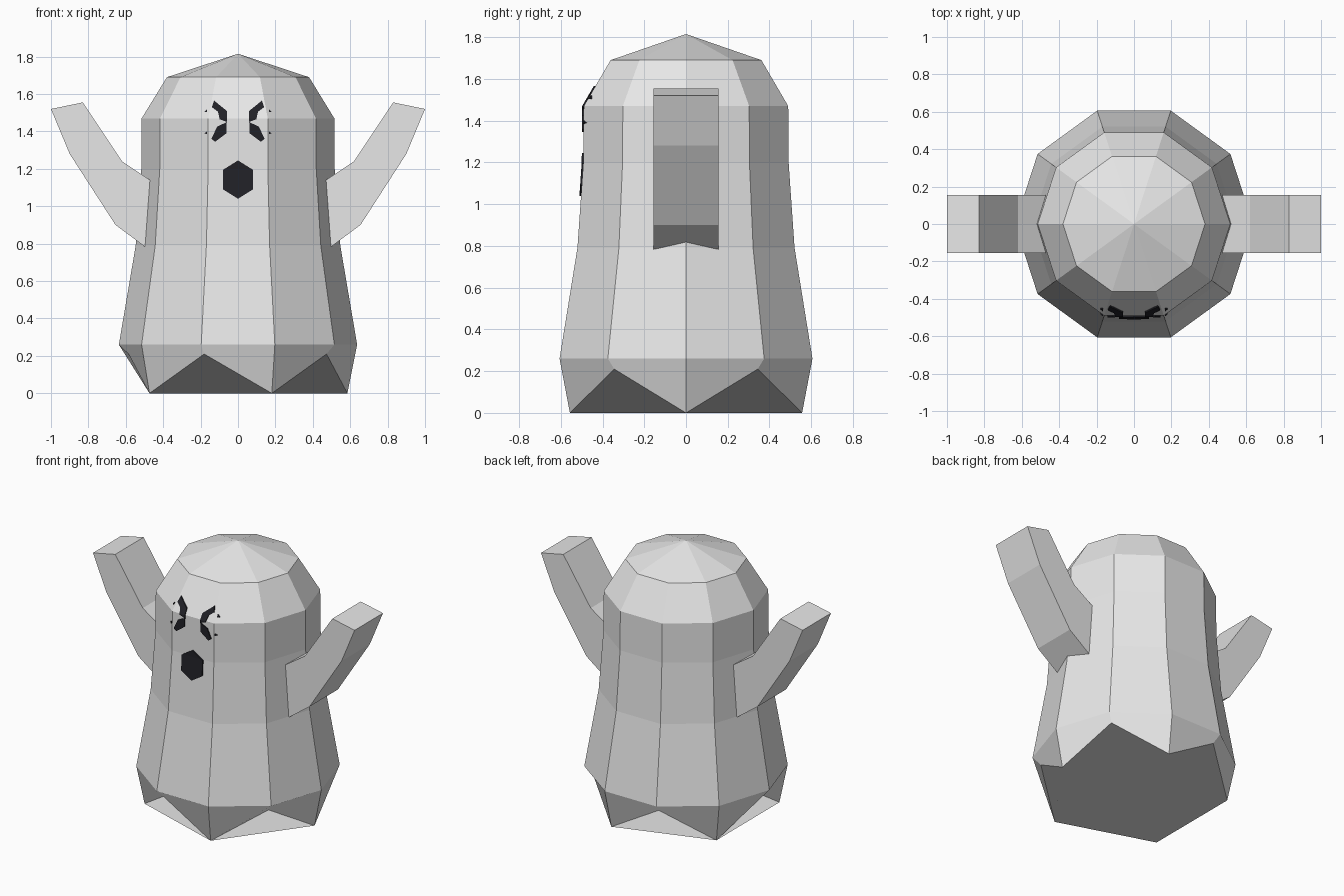
import bpy, bmesh, math

SIDES = 10
# (height, radius) of the body rings above the ragged hem
RINGS = [(0.26, 0.637), (0.79, 0.547), (1.20, 0.517), (1.47, 0.515), (1.69, 0.38)]
HEM_RADIUS, HEM_ARCH, APEX = 0.585, 0.21, 1.815

cube = bpy.data.objects.get("Cube")
if cube:
    bpy.data.objects.remove(cube, do_unlink=True)


def make_material(name, color):
    mat = bpy.data.materials.new(name)
    mat.use_nodes = True
    mat.diffuse_color = (*color, 1)
    mat.node_tree.nodes["Principled BSDF"].inputs["Base Color"].default_value = (*color, 1)
    return mat


def finish(bm, name, mat):
    bmesh.ops.recalc_face_normals(bm, faces=bm.faces)
    mesh = bpy.data.meshes.new(name)
    bm.to_mesh(mesh)
    bm.free()
    mesh.materials.append(mat)
    obj = bpy.data.objects.new(name, mesh)
    bpy.context.collection.objects.link(obj)
    return obj


def extrude_y(bm, face, depth):
    new = bmesh.ops.extrude_face_region(bm, geom=[face])["geom"]
    verts = [v for v in new if isinstance(v, bmesh.types.BMVert)]
    bmesh.ops.translate(bm, vec=(0, depth, 0), verts=verts)


def surface_y(x, z):
    """Depth of the body's front surface at x, z."""
    for (z0, r0), (z1, r1) in zip(RINGS, RINGS[1:]):
        if z0 <= z <= z1:
            r = r0 + (r1 - r0) * (z - z0) / (z1 - z0)
    step = math.pi / SIDES
    side = max(0, abs(x) - r * math.sin(step))
    return -r * math.cos(step) + side * math.tan(2 * step)


def face_plate(name, outline, mat, mirror=1):
    """Thin plate that follows the body's front surface."""
    bm = bmesh.new()
    bm.faces.new([bm.verts.new((mirror * x, 0, z)) for x, z in outline])
    for height, _ in RINGS:
        bmesh.ops.bisect_plane(bm, geom=bm.verts[:] + bm.edges[:] + bm.faces[:],
                               plane_co=(0, 0, height), plane_no=(0, 0, 1))
    for v in bm.verts:
        v.co.y = surface_y(v.co.x, v.co.z) - 0.008
    new = bmesh.ops.extrude_face_region(bm, geom=bm.faces[:])["geom"]
    bmesh.ops.translate(bm, vec=(0, 0.009, 0),
                        verts=[v for v in new if isinstance(v, bmesh.types.BMVert)])
    return finish(bm, name, mat)


cloth = make_material("pale grey", (0.8, 0.8, 0.8))
ink = make_material("near black", (0.015, 0.015, 0.02))

# Body: stacked rings, zigzag hem, pointed crown
bm = bmesh.new()
loops = []
for height, radius in [(None, HEM_RADIUS)] + RINGS:
    loop = []
    for i in range(SIDES):
        a = 2 * math.pi * i / SIDES
        z = (i % 2) * HEM_ARCH if height is None else height
        loop.append(bm.verts.new((radius * math.cos(a), radius * math.sin(a), z)))
    loops.append(loop)
crown = bm.verts.new((0, 0, APEX))
for i in range(SIDES):
    j = (i + 1) % SIDES
    for low, high in zip(loops, loops[1:]):
        bm.faces.new((low[i], low[j], high[j], high[i]))
    bm.faces.new((loops[-1][i], loops[-1][j], crown))
bm.faces.new(loops[0][::-1])
finish(bm, "body", cloth)

# Raised arms: bent profile extruded front to back
ARM = [(0.40, 0.711), (0.655, 0.90), (0.90, 1.28), (1.0, 1.52),
       (0.83, 1.555), (0.62, 1.24), (0.40, 1.093)]
for label, side in (("left", 1), ("right", -1)):
    bm = bmesh.new()
    face = bm.faces.new([bm.verts.new((side * x, -0.155, z)) for x, z in ARM])
    extrude_y(bm, face, 0.31)
    finish(bm, label + "_arm", cloth)

# Mouth
face_plate("mouth", [(0, 1.245), (0.08, 1.195), (0.08, 1.09), (0, 1.04),
                     (-0.08, 1.09), (-0.08, 1.195)], ink)

# Squinting eyes: upper and lower slanted strokes, tiny outer flecks
EYE = {
    "upper_eye_stroke": [(0.128, 1.565), (0.06, 1.51), (0.058, 1.45),
                         (0.098, 1.465), (0.107, 1.505), (0.14, 1.53)],
    "lower_eye_stroke": [(0.06, 1.45), (0.062, 1.39), (0.122, 1.345),
                         (0.142, 1.36), (0.112, 1.425)],
    "upper_eye_fleck": [(0.165, 1.52), (0.165, 1.505), (0.18, 1.505)],
    "lower_eye_fleck": [(0.165, 1.40), (0.18, 1.39), (0.165, 1.385)],
}
for label, side in (("left", 1), ("right", -1)):
    for part, outline in EYE.items():
        face_plate(label + "_" + part, outline, ink, side)
